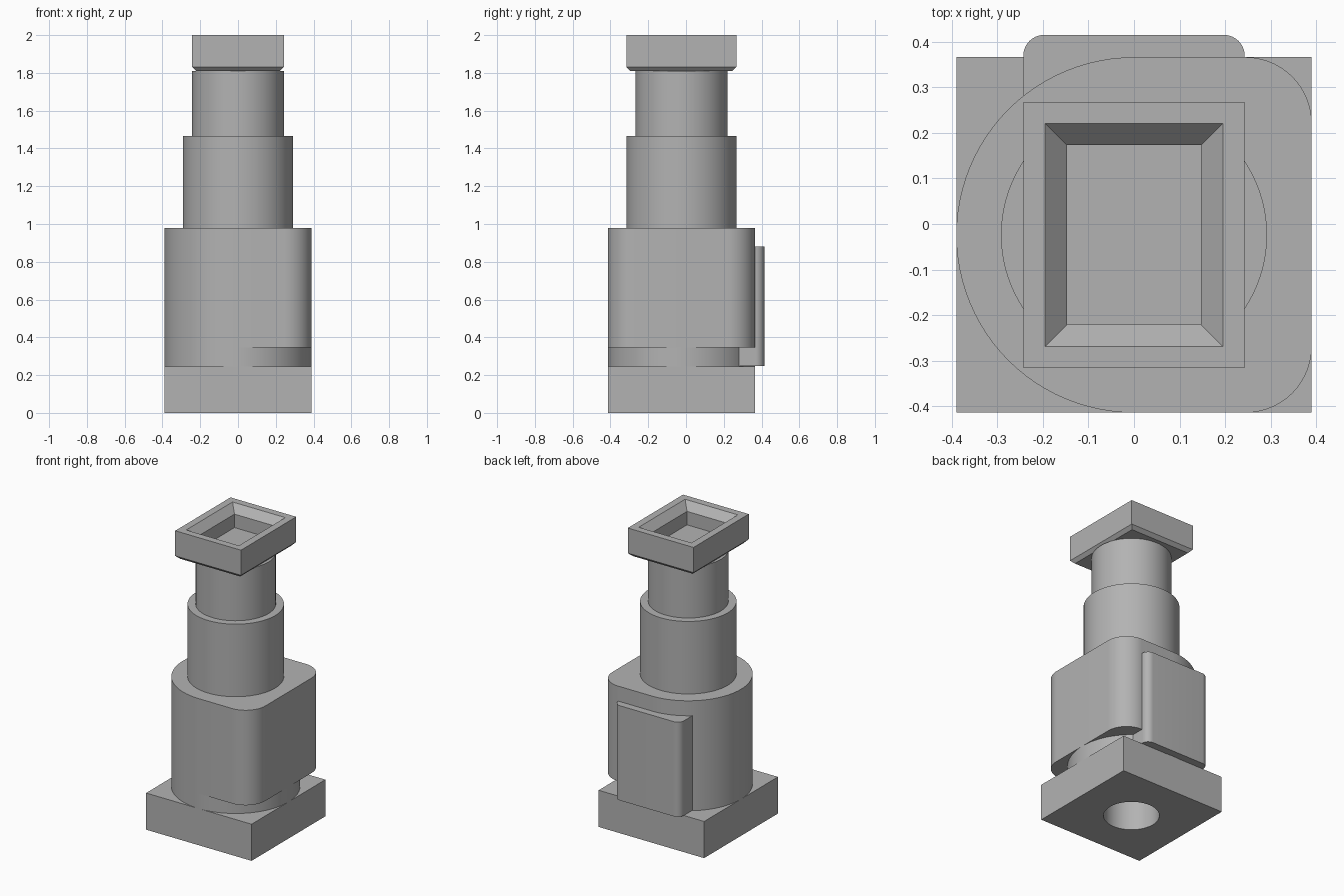
import bpy, bmesh, math

cube = bpy.data.objects.get("Cube")
if cube:
    bpy.data.objects.remove(cube)

CY = -0.024      # body axis, shifted forward by the back panel
R = 0.39         # half width of base and body

grey = bpy.data.materials.new("plain grey")
grey.use_nodes = True
grey.diffuse_color = (0.45, 0.45, 0.45, 1)
grey.node_tree.nodes["Principled BSDF"].inputs["Base Color"].default_value = grey.diffuse_color


def loft(name, rings, smooth=True):
    """Join stacked rings of points with quads and close both ends."""
    bm = bmesh.new()
    loops = [[bm.verts.new(p) for p in ring] for ring in rings]
    n = len(loops[0])
    for a, b in zip(loops, loops[1:]):
        for i in range(n):
            j = (i + 1) % n
            bm.faces.new((a[i], a[j], b[j], b[i]))
    bm.faces.new(loops[0][::-1])
    bm.faces.new(loops[-1])
    bmesh.ops.recalc_face_normals(bm, faces=bm.faces)
    mesh = bpy.data.meshes.new(name)
    bm.to_mesh(mesh)
    bm.free()
    obj = bpy.data.objects.new(name, mesh)
    bpy.context.collection.objects.link(obj)
    mesh.materials.append(grey)
    if smooth:
        bpy.ops.object.select_all(action="DESELECT")
        obj.select_set(True)
        bpy.context.view_layer.objects.active = obj
        bpy.ops.object.shade_smooth_by_angle(angle=math.radians(30))
    return obj


def arc(cx, cy, r, start, end, steps):
    angles = [math.radians(start + (end - start) * i / steps) for i in range(steps + 1)]
    return [(cx + r * math.cos(a), cy + r * math.sin(a)) for a in angles]


def prism(name, outline, z0, z1, smooth=True):
    return loft(name, [[(x, y, z) for x, y in outline] for z in (z0, z1)], smooth)


def cylinder(name, r, z0, z1):
    return prism(name, arc(0, CY, r, 0, 360, 96)[:-1], z0, z1)


def rect(hx, hy, cy=CY):
    return [(-hx, cy - hy), (hx, cy - hy), (hx, cy + hy), (-hx, cy + hy)]


# Square base and round neck, with a hole bored from below
base = prism("base", rect(R, R), 0, 0.245, False)
neck = cylinder("neck", R, 0.245, 0.345)
cutter = cylinder("hole_cutter", 0.17, -0.1, 0.45)
cutter.hide_render = True
cutter.hide_viewport = True
for part in (base, neck):
    mod = part.modifiers.new("bottom_hole", "BOOLEAN")
    mod.operation = "DIFFERENCE"
    mod.solver = "EXACT"
    mod.object = cutter

# Body: half round on one side, rounded corners on the other
f = 0.145
outline = arc(0, CY, R, 90, 270, 48)
outline += arc(R - f, CY - R + f, f, -90, 0, 14)
outline += arc(R - f, CY + R - f, f, 0, 90, 14)
prism("body", outline, 0.345, 0.98)

# Back panel with rounded outer edges
w, r, back = 0.243, 0.046, 0.415
panel = [(-w, 0.2), (w, 0.2)]
panel += arc(w - r, back - r, r, 0, 90, 10) + arc(r - w, back - r, r, 90, 180, 10)
prism("back_panel", panel, 0.247, 0.88)

# Stepped column
cylinder("middle_column", 0.292, 0.98, 1.465)
cylinder("upper_column", 0.243, 1.465, 1.81)

# Rectangular head: chamfered underside and a sunken tray on top
head = [(0.222, 0.27, 1.81), (0.243, 0.292, 1.832), (0.243, 0.292, 2.0),
        (0.195, 0.245, 2.0), (0.147, 0.197, 1.95), (0.147, 0.197, 1.86)]
loft("head", [[(x, y, z) for x, y in rect(hx, hy)] for hx, hy, z in head], False)
